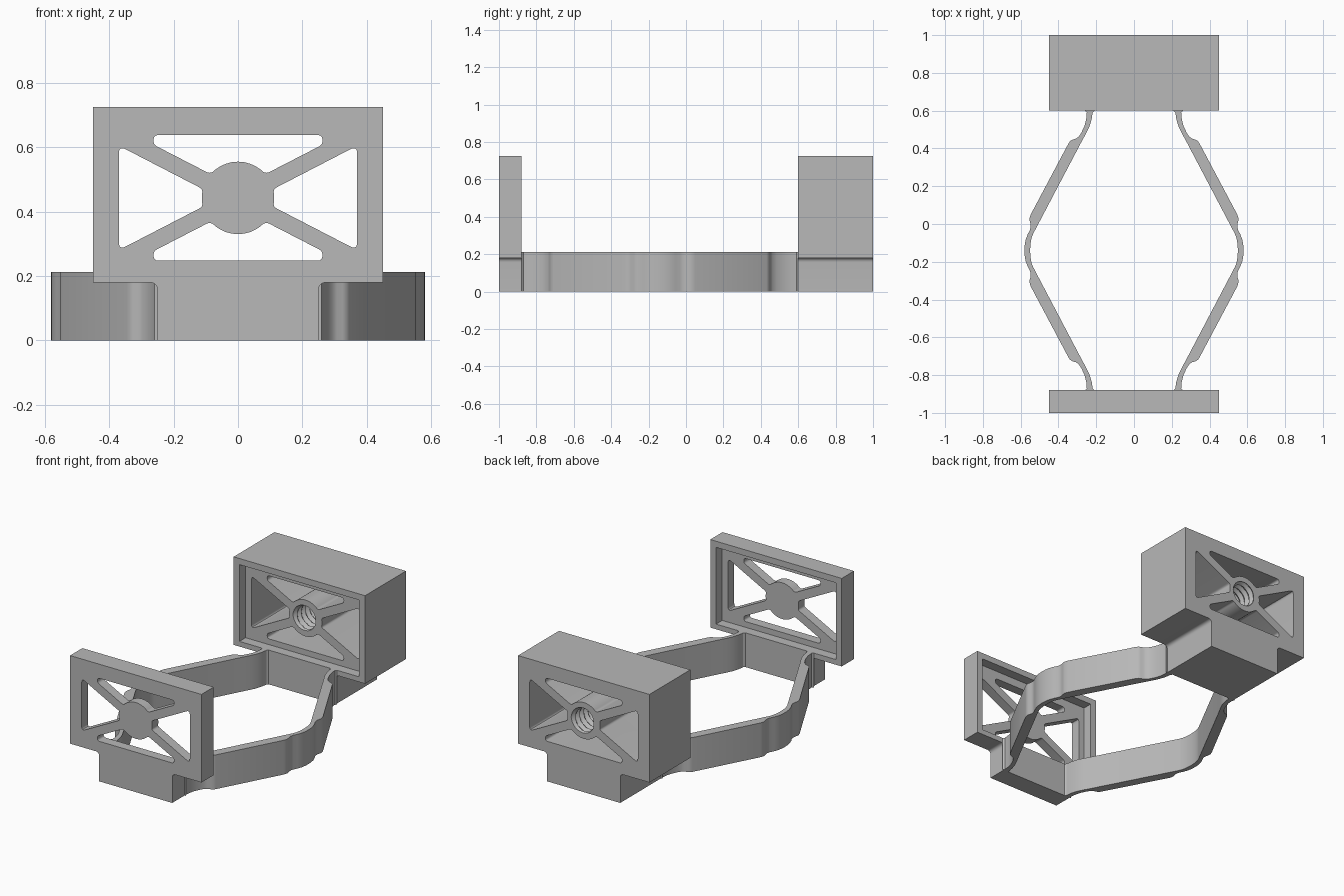
import bpy, bmesh
from math import sin, cos, pi, radians
from mathutils import Vector

cube = bpy.data.objects.get("Cube")
if cube:
    bpy.data.objects.remove(cube, do_unlink=True)

grey = bpy.data.materials.new("plain_grey")
grey.use_nodes = True
GREY = (0.48, 0.48, 0.48, 1)
grey.diffuse_color = GREY
grey.node_tree.nodes["Principled BSDF"].inputs["Base Color"].default_value = GREY

HUB_Z = 0.4425      # height of the hub centre
HUB_R = 0.1125
TOP, SHELF, ARM_H = 0.725, 0.18, 0.212


def finish(name, bm):
    bmesh.ops.recalc_face_normals(bm, faces=bm.faces)
    mesh = bpy.data.meshes.new(name)
    bm.to_mesh(mesh)
    bm.free()
    mesh.materials.append(grey)
    obj = bpy.data.objects.new(name, mesh)
    bpy.context.collection.objects.link(obj)
    return obj


def prism(name, outline, lo, hi, axis):
    """Extrude a 2D outline along y or z."""
    bm = bmesh.new()
    place = (lambda a, b, d: (a, d, b)) if axis == "y" else (lambda a, b, d: (a, b, d))
    ends = [[bm.verts.new(place(a, b, d)) for a, b in outline] for d in (lo, hi)]
    n = len(outline)
    for ring in ends:
        bm.faces.new(ring)
    for i in range(n):
        j = (i + 1) % n
        bm.faces.new((ends[0][i], ends[0][j], ends[1][j], ends[1][i]))
    return finish(name, bm)


def rounded(corners, steps=6):
    """Round each (x, y, cut) corner whose cut length is above zero."""
    out = []
    for i, (x, y, cut) in enumerate(corners):
        p = Vector((x, y))
        if not cut:
            out.append(p)
            continue
        before = Vector(corners[i - 1][:2])
        after = Vector(corners[(i + 1) % len(corners)][:2])
        a = p + (before - p).normalized() * cut
        b = p + (after - p).normalized() * cut
        for s in range(steps + 1):
            t = s / steps
            out.append(a * (1 - t) ** 2 + p * 2 * t * (1 - t) + b * t * t)
    return out


def hub_arc(start, end, steps, cut):
    pts = []
    for i in range(steps + 1):
        a = radians(start + (end - start) * i / steps)
        pts.append((HUB_R * cos(a), HUB_R * sin(a), cut if i in (0, steps) else 0))
    return pts


def subtract(body, cutter):
    mod = body.modifiers.new("cut", "BOOLEAN")
    mod.operation, mod.solver, mod.object = "DIFFERENCE", "EXACT", cutter
    bpy.context.view_layer.objects.active = body
    bpy.ops.object.modifier_apply(modifier=mod.name)
    bpy.data.objects.remove(cutter, do_unlink=True)


def thread_core(lo, hi, pitch=0.04, sides=32, per_pitch=8):
    """Screw-shaped cutter along y through the hub."""
    bm = bmesh.new()
    rows = round((hi - lo) / pitch * per_pitch)
    rings = []
    for j in range(rows + 1):
        ring = []
        for i in range(sides):
            phase = (j / per_pitch + i / sides) % 1
            r = 0.068 + 0.018 * (1 - abs(2 * phase - 1))
            a = 2 * pi * i / sides
            ring.append(bm.verts.new((r * cos(a), lo + (hi - lo) * j / rows,
                                      HUB_Z + r * sin(a))))
        rings.append(ring)
    for r0, r1 in zip(rings, rings[1:]):
        for i in range(sides):
            k = (i + 1) % sides
            bm.faces.new((r0[i], r0[k], r1[k], r1[i]))
    bm.faces.new(rings[0])
    bm.faces.new(rings[-1])
    return finish("thread_core", bm)


# Truss openings, measured from the hub centre
upper = rounded([(-0.262, 0.165, 0.012), (-0.262, 0.195, 0.016),
                 (0.262, 0.195, 0.016), (0.262, 0.165, 0.012)]
                + hub_arc(41, 139, 10, 0.015))
side = rounded([(0.37, 0.162, 0.025), (0.37, -0.162, 0.025)]
               + hub_arc(-14, 14, 3, 0.012))
openings = [[(x, HUB_Z + s * z) for x, z in upper] for s in (1, -1)]
openings += [[(s * x, HUB_Z + z) for x, z in side] for s in (1, -1)]

# T-shaped outline shared by both end pieces
T_SHAPE = rounded([(-0.25, 0, 0), (0.25, 0, 0), (0.25, SHELF, 0.025), (0.45, SHELF, 0),
                   (0.45, TOP, 0), (-0.45, TOP, 0), (-0.45, SHELF, 0),
                   (-0.25, SHELF, 0.025)])
POCKET = [(-0.41, ARM_H), (0.41, ARM_H), (0.41, TOP - 0.038), (-0.41, TOP - 0.038)]


def end_piece(name, y0, y1, pocket_y, depth=0.06):
    body = prism(name, T_SHAPE, y0, y1, "y")
    subtract(body, prism("pocket", POCKET, pocket_y - depth, pocket_y + depth, "y"))
    for shape in openings:
        subtract(body, prism("opening", shape, y0 - 0.1, y1 + 0.1, "y"))
    return body


front_plate = end_piece("front_plate", -1, -0.88, -0.88)
rear_block = end_piece("rear_block", 0.6, 1, 0.6)
subtract(rear_block, thread_core(0.58, 1.02))

# Flexible arm: half outline from the middle hinge to the rear end
MID_Y, HALF = -0.14, 0.74
outer = [(0.58, 0), (0.579, 0.025), (0.574, 0.055), (0.563, 0.085), (0.551, 0.108),
         (0.547, 0.125), (0.548, 0.14), (0.552, 0.155), (0.553, 0.17), (0.547, 0.19),
         (0.345, 0.57), (0.337, 0.58), (0.325, 0.587), (0.307, 0.592), (0.293, 0.602),
         (0.278, 0.625), (0.262, 0.66), (0.253, 0.695), (0.25, 0.73), (0.259, HALF)]
inner = [(0.55, 0), (0.548, 0.035), (0.543, 0.065), (0.534, 0.088), (0.278, 0.575),
         (0.255, 0.617), (0.236, 0.655), (0.224, 0.695), (0.219, 0.73), (0.21, HALF)]
outer = [(x, -v) for x, v in outer[:0:-1]] + outer
inner = [(x, -v) for x, v in inner[:0:-1]] + inner
arm = outer + inner[::-1]
parts = [front_plate, rear_block]
for name, s in (("left_arm", 1), ("right_arm", -1)):
    parts.append(prism(name, [(s * x, MID_Y + v) for x, v in arm], 0, ARM_H, "z"))

# Smooth the curves, keep the edges sharp
bpy.ops.object.select_all(action="DESELECT")
for obj in parts:
    obj.select_set(True)
bpy.context.view_layer.objects.active = parts[0]
bpy.ops.object.shade_smooth_by_angle(angle=radians(30))
